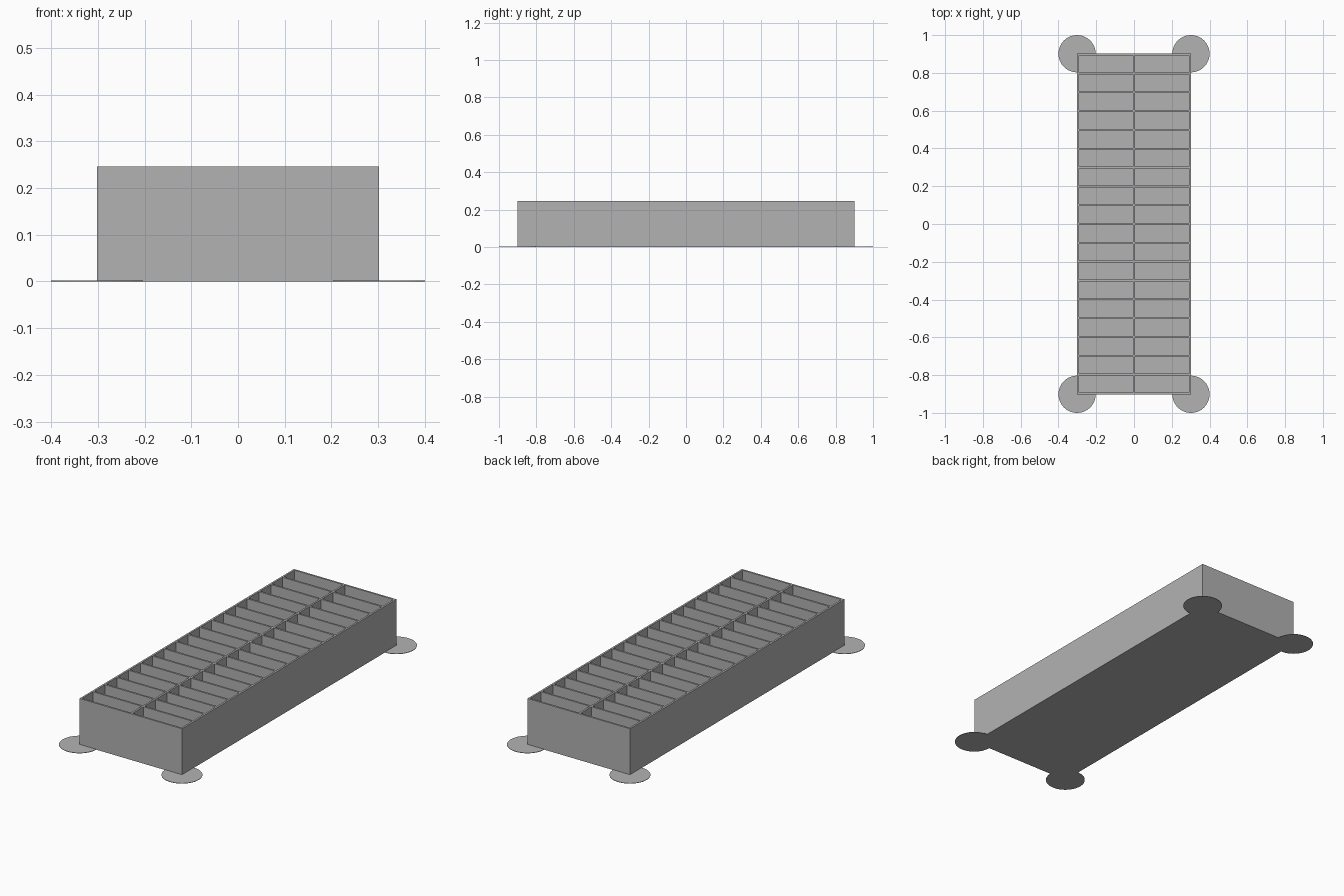
import bpy

cube = bpy.data.objects.get("Cube")
if cube:
    bpy.data.objects.remove(cube, do_unlink=True)

HALF_X, HALF_Y, HEIGHT = 0.3015, 0.9015, 0.246
WALL, FLOOR = 0.01, 0.01
ROWS = 18
PAD_RADIUS, PAD_THICKNESS = 0.0985, 0.002

grey = bpy.data.materials.new("plain grey")
grey.use_nodes = True
colour = (0.448, 0.448, 0.448, 1)
grey.diffuse_color = colour
grey.node_tree.nodes["Principled BSDF"].inputs["Base Color"].default_value = colour


def finish(name):
    obj = bpy.context.object
    obj.name = name
    obj.data.materials.append(grey)
    return obj


def box(name, x, y, z0, width, depth, height):
    bpy.ops.mesh.primitive_cube_add(size=1, location=(x, y, z0 + height / 2))
    bpy.context.object.scale = (width, depth, height)
    bpy.ops.object.transform_apply(location=False, rotation=False, scale=True)
    return finish(name)


# Tray floor
box("tray_floor", 0, 0, 0, 2 * HALF_X, 2 * HALF_Y, FLOOR)

# Outer walls, standing on the floor
wall_height = HEIGHT - FLOOR
for side, name in ((1, "left"), (-1, "right")):
    box(name + "_wall", side * (HALF_X - WALL / 2), 0, FLOOR,
        WALL, 2 * HALF_Y, wall_height)
inner_x = 2 * (HALF_X - WALL)
for side, name in ((-1, "front"), (1, "back")):
    box(name + "_wall", 0, side * (HALF_Y - WALL / 2), FLOOR,
        inner_x, WALL, wall_height)

# Long central divider
box("long_divider", 0, 0, FLOOR, WALL, 2 * (HALF_Y - WALL), wall_height)

# Cross dividers, a short piece each side of the long divider
pitch = (2 * HALF_Y - WALL) / ROWS
piece = HALF_X - 1.5 * WALL
for row in range(1, ROWS):
    y = -HALF_Y + WALL / 2 + row * pitch
    for side, name in ((1, "left"), (-1, "right")):
        box(f"{name}_cross_divider_{row}", side * (WALL / 2 + piece / 2), y,
            FLOOR, piece, WALL, wall_height)

# Thin round pads under the four corners
for sx, side in ((1, "left"), (-1, "right")):
    for sy, end in ((-1, "front"), (1, "back")):
        bpy.ops.mesh.primitive_cylinder_add(
            vertices=64, radius=PAD_RADIUS, depth=PAD_THICKNESS,
            location=(sx * HALF_X, sy * HALF_Y, PAD_THICKNESS / 2))
        finish(f"{end}_{side}_corner_pad")
        bpy.ops.object.shade_smooth_by_angle()
